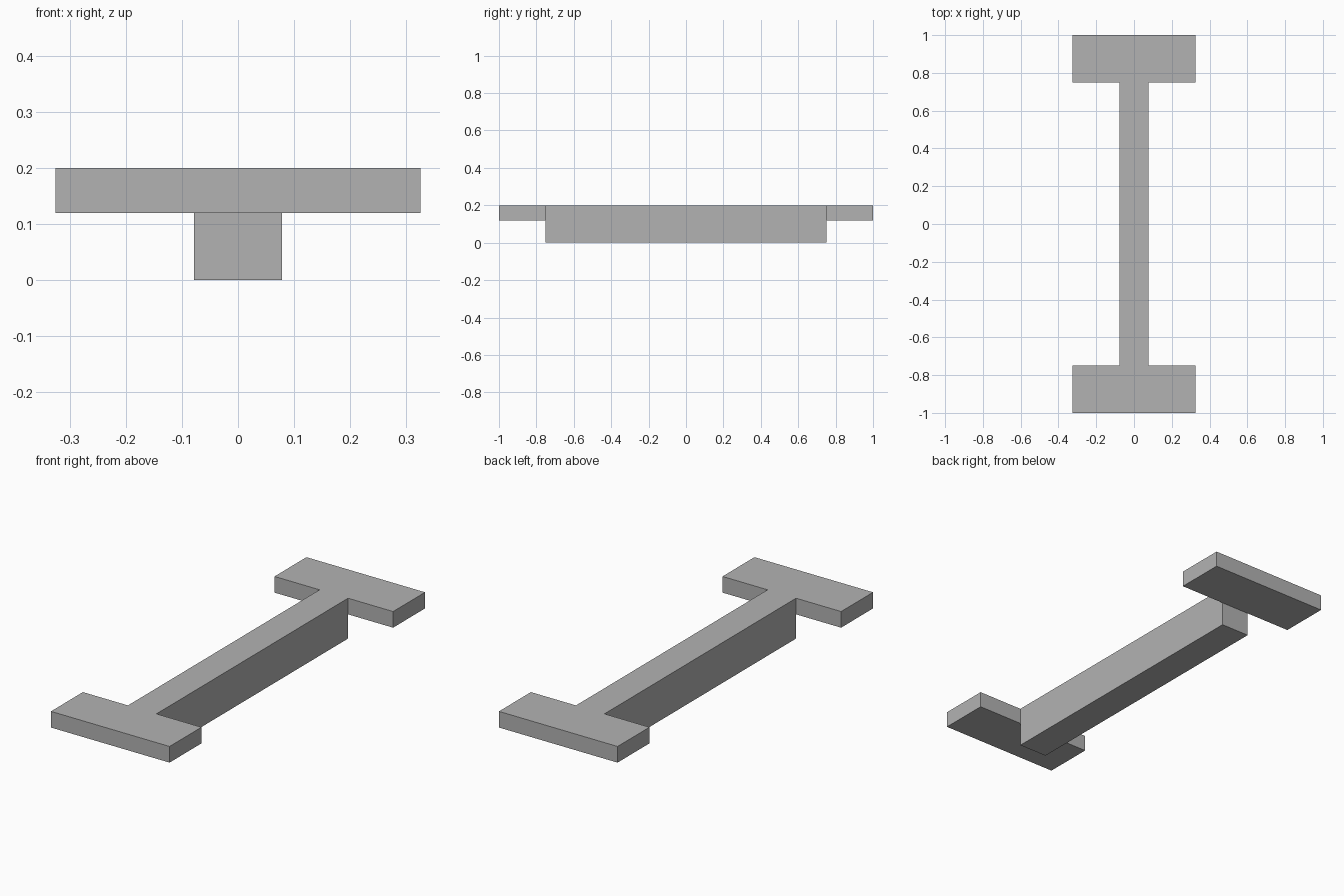
import bpy
import bmesh

cube = bpy.data.objects.get("Cube")
if cube:
    bpy.data.objects.remove(cube, do_unlink=True)

HALF_WIDTH, HALF_WEB = 0.325, 0.078
HALF_LENGTH, HALF_SPAN = 1.0, 0.75
TOP, FLANGE_BOTTOM = 0.20, 0.12

# Plain grey material
grey = bpy.data.materials.new("plain_grey")
grey.use_nodes = True
colour = (0.45, 0.45, 0.45, 1.0)
grey.diffuse_color = colour
grey.node_tree.nodes["Principled BSDF"].inputs["Base Color"].default_value = colour

bm = bmesh.new()


def extrude_down(faces, depth):
    """Pull a flat patch down and drop the faces left inside."""
    result = bmesh.ops.extrude_face_region(bm, geom=faces, use_keep_orig=True)
    verts = [g for g in result["geom"] if isinstance(g, bmesh.types.BMVert)]
    bmesh.ops.translate(bm, verts=verts, vec=(0, 0, -depth))
    return [g for g in result["geom"] if isinstance(g, bmesh.types.BMFace)]


# I-shaped top outline: two end plates joined by the narrow web
xs = (-HALF_WIDTH, -HALF_WEB, HALF_WEB, HALF_WIDTH)
ys = (-HALF_LENGTH, -HALF_SPAN, HALF_SPAN, HALF_LENGTH)
grid = [[bm.verts.new((x, y, TOP)) for x in xs] for y in ys]
cells = []
for row in range(3):
    for col in range(3):
        if row != 1 or col == 1:
            cells.append(bm.faces.new((grid[row][col], grid[row][col + 1],
                                       grid[row + 1][col + 1], grid[row + 1][col])))
for v in [v for v in bm.verts if not v.link_faces]:
    bm.verts.remove(v)

# Plate thickness, then the deep beam between the plates
lower = extrude_down(cells, TOP - FLANGE_BOTTOM)
web = [f for f in lower if abs(f.calc_center_median().y) < HALF_SPAN]
extrude_down(web, FLANGE_BOTTOM)
bmesh.ops.delete(bm, geom=web, context="FACES_ONLY")

# Merge the flat patches into clean faces
bmesh.ops.recalc_face_normals(bm, faces=bm.faces[:])
bmesh.ops.dissolve_limit(bm, angle_limit=0.01, verts=bm.verts[:], edges=bm.edges[:])

mesh = bpy.data.meshes.new("i_shaped_beam")
bm.to_mesh(mesh)
bm.free()
mesh.materials.append(grey)
beam = bpy.data.objects.new("i_shaped_beam", mesh)
bpy.context.collection.objects.link(beam)
